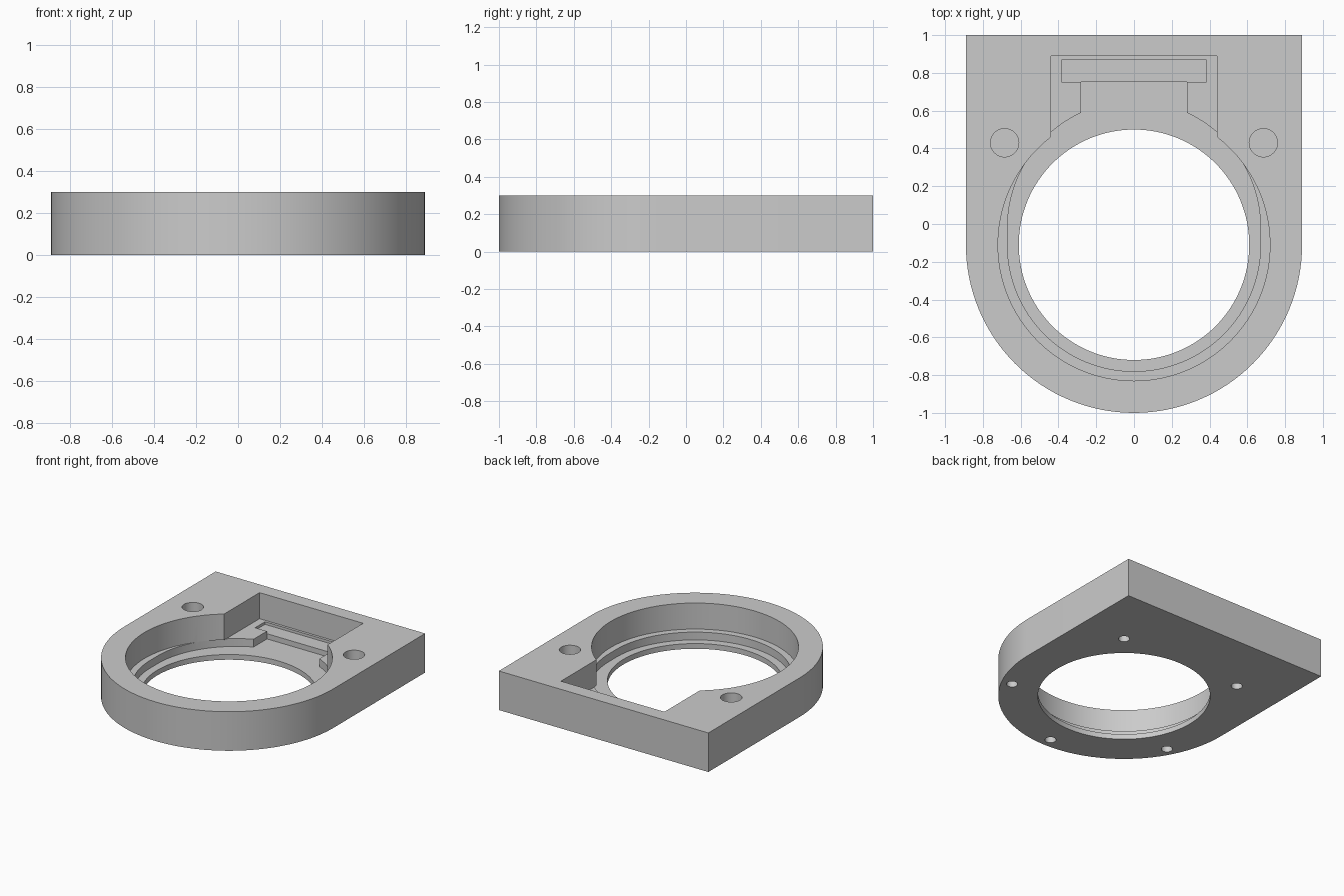
import bpy, bmesh
from math import radians, degrees, cos, sin, acos

if "Cube" in bpy.data.objects:
    bpy.data.objects.remove(bpy.data.objects["Cube"], do_unlink=True)

HEIGHT = 0.30
LEDGE = 0.10      # floor of the wide bore and the pocket
SLOT = 0.04       # floor of the seat below the ledge
CY = -0.11        # centre of the ring


def arc(cy, r, start, end, steps, cx=0):
    """Points along an arc, angles in degrees."""
    angles = [radians(start + (end - start) * i / steps) for i in range(steps + 1)]
    return [(cx + r * cos(a), cy + r * sin(a)) for a in angles]


def circle(cx, cy, r, steps):
    return arc(cy, r, 0, 360, steps, cx)[:-1]


def prism(name, outline, z0, z1):
    """Extrude a counter-clockwise outline between two heights."""
    bm = bmesh.new()
    face = bm.faces.new([bm.verts.new((x, y, z0)) for x, y in outline])
    top = bmesh.ops.extrude_face_region(bm, geom=[face])["geom"]
    moved = [v for v in top if isinstance(v, bmesh.types.BMVert)]
    bmesh.ops.translate(bm, vec=(0, 0, z1 - z0), verts=moved)
    bmesh.ops.recalc_face_normals(bm, faces=bm.faces)
    mesh = bpy.data.meshes.new(name)
    bm.to_mesh(mesh)
    bm.free()
    obj = bpy.data.objects.new(name, mesh)
    bpy.context.collection.objects.link(obj)
    return obj


def cut(target, outline, z0, z1):
    """Subtract a prism from the target and discard the cutter."""
    cutter = prism("cutter", outline, z0, z1)
    cutter.hide_render = True
    mod = target.modifiers.new("cut", 'BOOLEAN')
    mod.operation = 'DIFFERENCE'
    mod.solver = 'EXACT'
    mod.object = cutter
    bpy.context.view_layer.objects.active = target
    bpy.ops.object.modifier_apply(modifier=mod.name)
    bpy.data.objects.remove(cutter, do_unlink=True)


# Plate with a rounded front and a square back
housing = prism("ring_housing", arc(CY, 0.89, 180, 360, 64) + [(0.89, 1), (-0.89, 1)], 0, HEIGHT)

# Wide bore joined to the rectangular back pocket
a = degrees(acos(0.44 / 0.72))
cut(housing, arc(CY, 0.72, 180 - a, 360 + a, 96) + [(0.44, 0.89), (-0.44, 0.89)], LEDGE, 0.5)

# Lower seat, slightly elongated, with a channel towards the back
a = degrees(acos(0.28 / 0.67))
seat = arc(CY, 0.67, 180, 360, 64) + arc(-0.02, 0.67, 0, a, 24)
seat += [(0.28, 0.752), (-0.28, 0.752)] + arc(-0.02, 0.67, 180 - a, 180, 24)
cut(housing, seat, SLOT, LEDGE + 0.001)

# Shallow cross slot at the end of the channel
cut(housing, [(-0.38, 0.75), (0.38, 0.75), (0.38, 0.87), (-0.38, 0.87)], 0.08, 0.2)

# Through opening
cut(housing, circle(0, CY, 0.61, 128), -0.2, 0.5)

# Blind holes in the top
for side in (-1, 1):
    cut(housing, circle(side * 0.685, 0.43, 0.075, 32), 0.1, 0.5)

# Small blind screw holes underneath
for angle in (50, 130, 208, 270, 332):
    t = radians(angle)
    cut(housing, circle(0.81 * cos(t), CY + 0.81 * sin(t), 0.04, 24), -0.2, 0.15)

# Colour
grey = bpy.data.materials.new("plain_grey")
grey.use_nodes = True
colour = (0.6, 0.6, 0.6, 1)
grey.diffuse_color = colour
grey.node_tree.nodes["Principled BSDF"].inputs["Base Color"].default_value = colour
housing.data.materials.clear()
housing.data.materials.append(grey)
for poly in housing.data.polygons:
    poly.material_index = 0

# Smooth curved walls, crisp edges
bpy.ops.object.select_all(action='DESELECT')
housing.select_set(True)
bpy.context.view_layer.objects.active = housing
bpy.ops.object.shade_smooth_by_angle(angle=radians(30))
